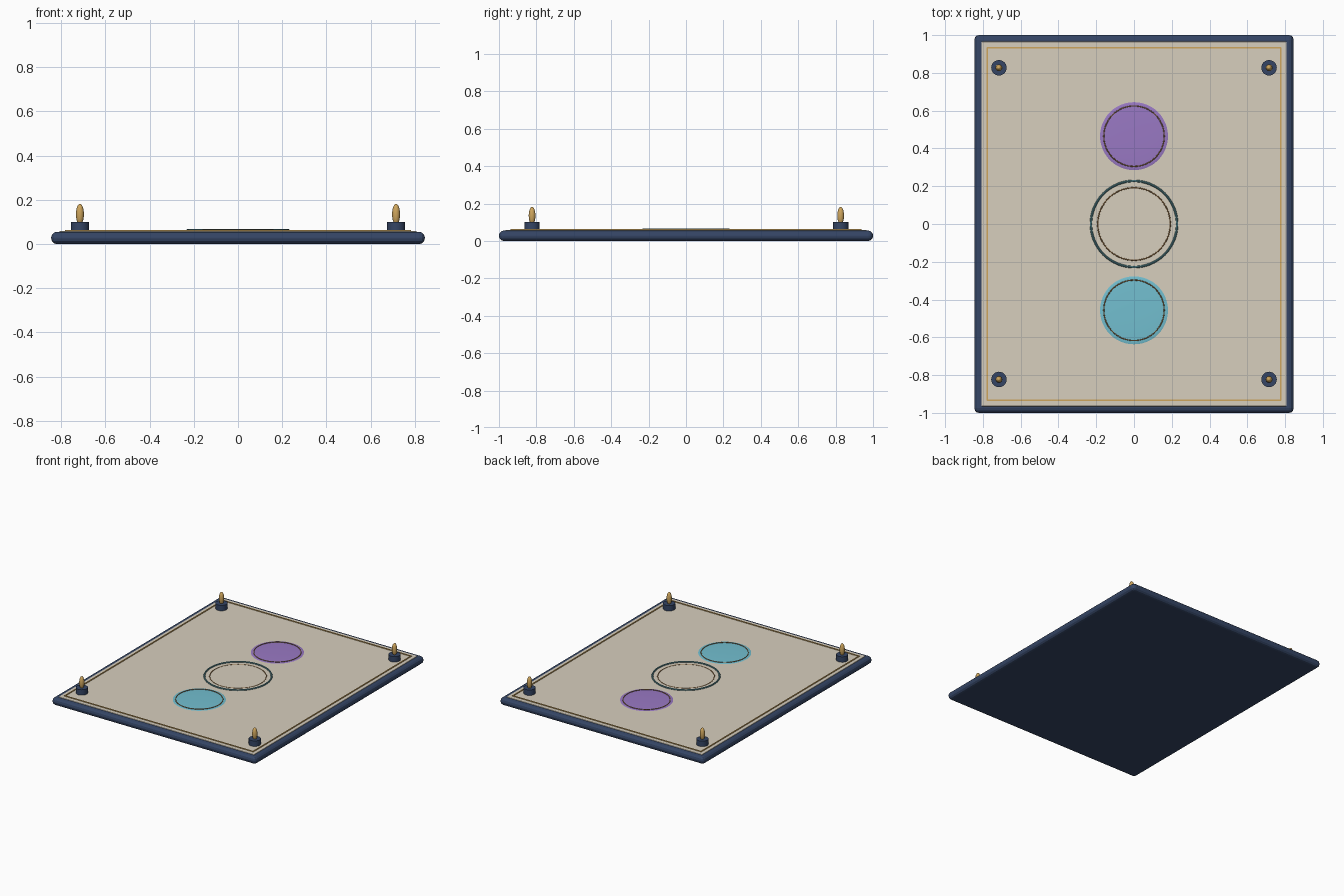
import bpy, math

if "Cube" in bpy.data.objects:
    bpy.data.objects.remove(bpy.data.objects["Cube"])

def mat(name, r, g, b):
    m = bpy.data.materials.new(name)
    m.diffuse_color = (r, g, b, 1)
    m.use_nodes = True
    m.node_tree.nodes["Principled BSDF"].inputs["Base Color"].default_value = m.diffuse_color
    return m

NAVY = mat("navy", 0.035, 0.06, 0.13)
CREAM = mat("cream", 0.68, 0.62, 0.51)
GOLD = mat("gold", 0.62, 0.38, 0.11)
BROWN = mat("brown", 0.30, 0.17, 0.07)
TEAL = mat("teal", 0.10, 0.26, 0.29)
PURPLE = mat("purple", 0.32, 0.19, 0.55)
CYAN = mat("cyan", 0.17, 0.52, 0.63)

def finish(name, m, smooth=True):
    o = bpy.context.object
    o.name = name
    o.data.materials.append(m)
    if smooth:
        bpy.ops.object.shade_smooth_by_angle(angle=math.radians(40))
    return o

def box(name, m, size, loc, bevel=0, segments=3):
    bpy.ops.mesh.primitive_cube_add(size=1, location=loc)
    o = bpy.context.object
    o.scale = size
    bpy.ops.object.transform_apply(location=False, rotation=False, scale=True)
    if bevel:
        mod = o.modifiers.new("bevel", 'BEVEL')
        mod.width, mod.segments = bevel, segments
    return finish(name, m, False)

def ring(name, m, major, minor, loc):
    bpy.ops.mesh.primitive_torus_add(major_radius=major, minor_radius=minor, location=loc,
                                     major_segments=64, minor_segments=8)
    return finish(name, m)

def ellipsoid(name, m, rx, rz, loc, segments, rings):
    bpy.ops.mesh.primitive_uv_sphere_add(segments=segments, ring_count=rings, radius=1, location=loc)
    bpy.context.object.scale = (rx, rx, rz)
    bpy.ops.object.transform_apply(location=False, rotation=False, scale=True)
    return finish(name, m)

# Board with rounded edges and inlaid playing surface
box("board", NAVY, (1.69, 2.0, 0.055), (0, 0, 0.0275), 0.025)
box("surface_panel", CREAM, (1.615, 1.93, 0.012), (0, 0, 0.053), 0.003, 2)

# Thin gold border strips
for s in (-1, 1):
    box("border_long", GOLD, (0.008, 1.87, 0.006), (s * 0.778, 0, 0.0605))
    box("border_short", GOLD, (1.556, 0.008, 0.006), (0, s * 0.933, 0.0605))

# Centre rings
ring("centre_ring", TEAL, 0.228, 0.006, (0, 0, 0.0615))
ring("centre_inner_ring", BROWN, 0.192, 0.004, (0, 0, 0.0575))

# Flattened coloured discs with a thin ring each
for label, m, y in (("rear", PURPLE, 0.465), ("front", CYAN, -0.457)):
    ellipsoid(label + "_disc", m, 0.18, 0.005, (0, y, 0.059), 48, 16)
    ring(label + "_disc_ring", BROWN, 0.16, 0.003, (0, y, 0.062))

# Corner posts with pointed gold tips
for x in (-0.715, 0.715):
    for y in (-0.823, 0.827):
        bpy.ops.mesh.primitive_cylinder_add(vertices=24, radius=0.041, depth=0.046,
                                            location=(x, y, 0.077))
        finish("corner_post", NAVY)
        ellipsoid("corner_tip", GOLD, 0.018, 0.047, (x, y, 0.135), 20, 12)
